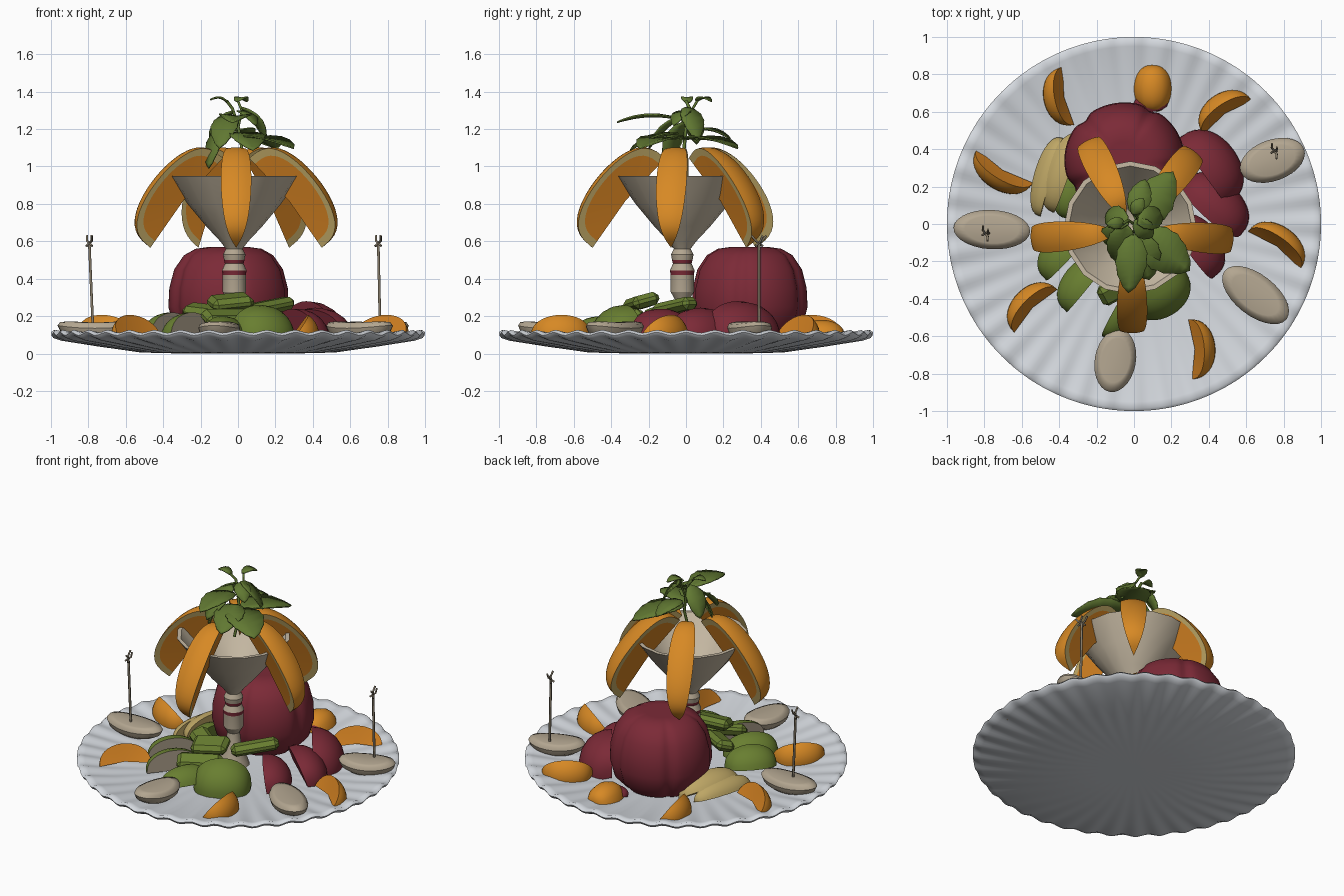
import bpy, bmesh
from math import sin, cos, pi, radians
from mathutils import Vector

default = bpy.data.objects.get("Cube")
if default:
    bpy.data.objects.remove(default, do_unlink=True)


def material(name, *rgb):
    m = bpy.data.materials.new(name)
    m.use_nodes = True
    m.diffuse_color = (*rgb, 1)
    m.node_tree.nodes["Principled BSDF"].inputs["Base Color"].default_value = (*rgb, 1)
    return m


PLATE = material("pale porcelain", .66, .69, .73)
PEEL = material("orange peel", .68, .25, .018)
FLESH = material("orange flesh", .62, .21, .015)
CREAM = material("cream yellow", .51, .38, .13)
RED = material("deep red", .20, .023, .038)
GREEN = material("fruit green", .14, .21, .03)
LEAF = material("leaf green", .12, .19, .032)
BEIGE = material("beige", .45, .38, .28)
BOWL = material("light beige", .57, .49, .37)
STICK = material("dry twig", .24, .20, .14)


def finish(name, bm, mats, angle=40):
    bmesh.ops.remove_doubles(bm, verts=bm.verts, dist=1e-5)
    bmesh.ops.recalc_face_normals(bm, faces=bm.faces)
    mesh = bpy.data.meshes.new(name)
    bm.to_mesh(mesh)
    bm.free()
    obj = bpy.data.objects.new(name, mesh)
    bpy.context.collection.objects.link(obj)
    for m in mats:
        mesh.materials.append(m)
    bpy.ops.object.select_all(action='DESELECT')
    obj.select_set(True)
    bpy.context.view_layer.objects.active = obj
    bpy.ops.object.shade_smooth_by_angle(angle=radians(angle))
    return obj


def face(bm, verts, index=0):
    unique = list(dict.fromkeys(verts))
    if len(unique) > 2:
        bm.faces.new(unique).material_index = index


def lathe(name, profile, sides, mats, warp=None, band=lambda k: 0, angle=40):
    """Revolve (radius, height) points; warp reshapes by angle, band colours each ring."""
    bm = bmesh.new()
    rings = []
    for r, z in profile:
        ring = []
        for i in range(sides):
            t = 2 * pi * i / sides
            r2, z2 = warp(r, z, t) if warp else (r, z)
            ring.append(bm.verts.new((r2 * cos(t), r2 * sin(t), z2)))
        rings.append(ring)
    for k in range(len(rings) - 1):
        for i in range(sides):
            j = (i + 1) % sides
            face(bm, (rings[k][i], rings[k][j], rings[k + 1][j], rings[k + 1][i]), band(k))
    return finish(name, bm, mats, angle)


def wedge(name, a, b, out, depth, half, mats, blunt=.8, hollow=0, n=18, m=6):
    """Fruit segment: skin bulging from chord a-b towards out, with two cut faces."""
    a, b = Vector(a), Vector(b)
    axis, mid = (b - a) / 2, (a + b) / 2
    out = Vector(out)
    out = (out - out.project(axis)).normalized()
    side = axis.cross(out).normalized()
    half = radians(half)
    centre = mid + out * depth * hollow
    bm = bmesh.new()

    def point(i, v):
        u = pi * i / n
        rad = depth * max(sin(u), 0) ** blunt
        return mid - axis * cos(u) + out * rad * cos(v) + side * rad * sin(v)

    angles = [half * (2 * j / m - 1) for j in range(m + 1)]
    skin = [[bm.verts.new(point(i, v)) for v in angles] for i in range(n + 1)]
    for i in range(n):
        for j in range(m):
            face(bm, (skin[i][j], skin[i + 1][j], skin[i + 1][j + 1], skin[i][j + 1]))
    for j, v in ((0, -half), (m, half)):
        inner = [bm.verts.new(point(i, v).lerp(centre, .14)) for i in range(n + 1)]
        core = bm.verts.new(centre)
        for i in range(n):
            face(bm, (skin[i][j], skin[i + 1][j], inner[i + 1], inner[i]), 1)
            face(bm, (inner[i], inner[i + 1], core), 2)
    return finish(name, bm, mats, 35)


def leaf(name, base, tip, width, bend=.03, n=10):
    """Folded, slightly toothed leaf blade."""
    base, tip = Vector(base), Vector(tip)
    along = tip - base
    side = along.cross(Vector((0, 0, 1))).normalized()
    up = side.cross(along).normalized()
    bm = bmesh.new()
    rows = []
    for i in range(n + 1):
        u = i / n
        w = width * max(sin(pi * u ** .85), 0) ** .7 * (1 + .08 * (i % 2))
        c = base + along * u + up * bend * sin(pi * u)
        rows.append([bm.verts.new(c + side * w * s + up * abs(s) * w * .15) for s in (-1, 0, 1)])
    for p, q in zip(rows, rows[1:]):
        for s in (0, 1):
            face(bm, (p[s], p[s + 1], q[s + 1], q[s]))
    obj = finish(name, bm, [LEAF])
    obj.modifiers.new("thickness", 'SOLIDIFY').thickness = .008


def tube(name, points, radius, mat):
    curve = bpy.data.curves.new(name, 'CURVE')
    curve.dimensions = '3D'
    curve.bevel_depth = radius
    curve.bevel_resolution = 1
    curve.use_fill_caps = True
    spline = curve.splines.new('POLY')
    spline.points.add(len(points) - 1)
    for p, co in zip(spline.points, points):
        p.co = (*co, 1)
    curve.materials.append(mat)
    bpy.context.collection.objects.link(bpy.data.objects.new(name, curve))


# Fluted plate
lathe("plate", [(0, 0), (.3, .0), (.52, .006), (.75, .04), (.95, .075), (.99, .09), (1, .105),
                (.985, .118), (.95, .112), (.8, .088), (.6, .07), (.3, .055), (0, .05)],
      288, [PLATE], lambda r, z, t: (r, max(0, z + .008 * r ** 4 * cos(40 * t))), angle=60)

# Goblet with red bands on the stem
goblet = lathe("goblet", [(0, .06), (.1, .07), (.09, .1), (.05, .2), (.04, .29), (.062, .33), (.062, .42),
                          (.066, .445), (.05, .48), (.055, .50), (.06, .53), (.045, .56), (.075, .60),
                          (.15, .68), (.25, .80), (.355, .95), (.33, .95), (.22, .80), (.1, .66), (0, .62)],
               16, [BEIGE, RED, BOWL], band=lambda k: 1 if k in (6, 8) else 2 if k > 10 else 0, angle=25)
goblet.location = (-.02, -.02, 0)

# Orange slices hung around the goblet rim
for i, degrees in enumerate((-5, 52, 116, 184, 270)):
    d = Vector((cos(radians(degrees)), sin(radians(degrees)), 0))
    c, up = Vector((-.01, -.04, 0)), Vector((0, 0, 1))
    wedge(f"rim_orange_slice_{i}", c + d * .07 + up * 1.045, c + d * .46 + up * .565,
          d * .79 + up * .61, .217, 22, [PEEL, CREAM, FLESH], .62, .1, 24)

# Whole red fruit, with creases between its lobes
fruit = lathe("red_fruit", [(0, .555), (.1, .57), (.17, .56), (.23, .525), (.28, .45), (.305, .35),
                            (.31, .25), (.285, .15), (.22, .08), (0, .07)], 100, [RED],
              lambda r, z, t: (r * (1.02 - .06 * abs(cos(2.5 * t + .39)) ** 24 + .02 * cos(2 * t)), z), angle=30)
fruit.location = (-.05, .34, 0)

# Cut fruit heaped around the goblet
heap = [
    ("red_wedge", RED, RED, (.24, .46), (.5, .1), (.6, .4, .6), .2, 52),
    ("red_wedge", RED, RED, (.26, .22), (.57, -.06), (.4, .5, .9), .165, 55),
    ("red_wedge", RED, RED, (.2, .02), (.42, -.29), (.6, .4, .9), .16, 48),
    ("red_chip", RED, RED, (0, .63), (.18, .65), (0, .3, 1), .06, 60),
    ("green_wedge", GREEN, GREEN, (-.04, -.42), (.27, -.24), (.4, -.6, .6), .18, 50),
    ("green_wedge", GREEN, BEIGE, (-.17, -.6), (.0, -.3), (.5, -.3, .9), .12, 40),
    ("green_wedge", GREEN, BEIGE, (-.36, -.47), (-.14, -.2), (-.6, .3, .8), .14, 42),
    ("green_wedge", GREEN, BEIGE, (-.47, -.3), (-.25, -.06), (-.5, .3, .8), .14, 42),
    ("green_wedge", GREEN, GREEN, (-.36, .03), (-.32, .3), (-.4, 0, .9), .1, 40),
    ("yellow_wedge", CREAM, CREAM, (-.5, .04), (-.38, .46), (-.5, .2, .7), .1, 35),
    ("yellow_wedge", CREAM, CREAM, (-.43, .06), (-.28, .48), (-.4, .2, .9), .14, 30),
]
for i, (name, skin, cut, a, b, out, depth, half) in enumerate(heap):
    wedge(f"{name}_{i}", (*a, .08), (*b, .08), out, depth, half, [skin, cut, cut], .75)

# Green batons leaning on the heap
for i, (loc, size, rot) in enumerate((((-.04, -.24, .275), (.23, .15, .07), (.25, -.1, .3)),
                                      ((.17, -.06, .25), (.3, .1, .07), (0, -.15, .7)),
                                      ((-.17, -.12, .22), (.26, .12, .07), (.3, .1, -.6)),
                                      ((-.06, -.33, .19), (.28, .12, .07), (.5, 0, .5)))):
    bpy.ops.mesh.primitive_cube_add(size=1, location=loc, rotation=rot)
    baton = bpy.context.object
    baton.name = f"green_baton_{i}"
    baton.data.materials.append(GREEN)
    baton.scale = size
    bpy.ops.object.transform_apply(location=False, rotation=False, scale=True)
    baton.modifiers.new("bevel", 'BEVEL').width = .025

# Small orange wedges round the plate: ends and the side they bulge to
for i, (a, b, s) in enumerate((((-.38, .84), (-.32, .53), -1), ((.37, .48), (.63, .66), 1),
                               ((-.84, .40), (-.54, .22), -1), ((.61, -.04), (.89, -.24), 1),
                               ((.29, -.51), (.31, -.83), 1), ((-.64, -.58), (-.41, -.35), 1))):
    flat = Vector((-(b[1] - a[1]), b[0] - a[0], 0)).normalized() * s
    wedge(f"small_orange_wedge_{i}", (*a, .095), (*b, .095), flat + Vector((0, 0, .4)),
          .135, 34, [PEEL, FLESH, FLESH], .85, .2)
wedge("small_orange_half", (.1, .6, .08), (.1, .85, .08), (0, 0, 1), .1, 88, [PEEL, FLESH, FLESH], .75)

# Beige slices with softly domed tops and upturned ends
boats = ((-.76, -.03, .205, .105, -3), (.74, .34, .18, .11, 20),
         (.65, -.38, .21, .11, -38), (-.1, -.73, .17, .11, 80))
for i, (x, y, length, width, turn) in enumerate(boats):
    boat = lathe(f"beige_slice_{i}", [(0, 0), (.7, .0), (.92, .02), (1, .05), (.93, .07), (.7, .08), (0, .08)],
                 28, [BEIGE], lambda r, z, t: (r, z + .015 * r * r * cos(t) ** 2))
    boat.location = (x, y, .085)
    boat.scale = (length, width, 1)
    boat.rotation_euler = (0, 0, radians(turn))

# Knotted picks standing in two of the slices
for i, (x, y, lean) in enumerate(((-.775, -.05, -.02), (.76, .39, -.01))):
    top = Vector((x + lean, y, .59))
    tube(f"pick_{i}", [(x, y, .12), top], .008, STICK)
    for k, (dx, dy) in enumerate(((.035, .02), (-.03, .04), (.03, -.04))):
        d = Vector((dx, dy, .03))
        tube(f"pick_knot_{i}_{k}", [top - d * .5, top + d * .4, top + d + Vector((-dx * .6, 0, .01))], .006, STICK)

# Herb sprig on top
tube("sprig_stem", [(0, -.04, .95), (.02, -.01, 1.1), (0, 0, 1.22), (-.03, .02, 1.31), (-.06, 0, 1.35)], .009, LEAF)
tube("sprig_branch", [(0, 0, 1.2), (.02, .03, 1.3), (.0, .06, 1.35)], .007, LEAF)
for i, (base, tip, width) in enumerate((
        ((.02, -.01, 1.15), (.21, .28, 1.10), .1), ((.02, -.04, 1.15), (.3, -.25, 1.10), .11),
        ((0, -.05, 1.26), (-.03, -.37, 1.24), .08), ((.02, -.04, 1.18), (.08, -.30, 1.09), .09),
        ((-.06, -.02, 1.24), (-.16, -.1, .99), .06), ((-.03, 0, 1.3), (-.15, .06, 1.12), .06),
        ((.02, .0, 1.32), (.15, .06, 1.14), .06), ((0, .04, 1.2), (.06, .24, 1.15), .06),
        ((-.05, .01, 1.34), (-.15, 0, 1.36), .03), ((-.01, .05, 1.35), (.05, .14, 1.35), .035),
        ((-.04, 0, 1.28), (-.1, -.2, 1.10), .07), ((0, .02, 1.3), (.1, -.07, 1.22), .05))):
    leaf(f"herb_leaf_{i}", base, tip, width, .02)
